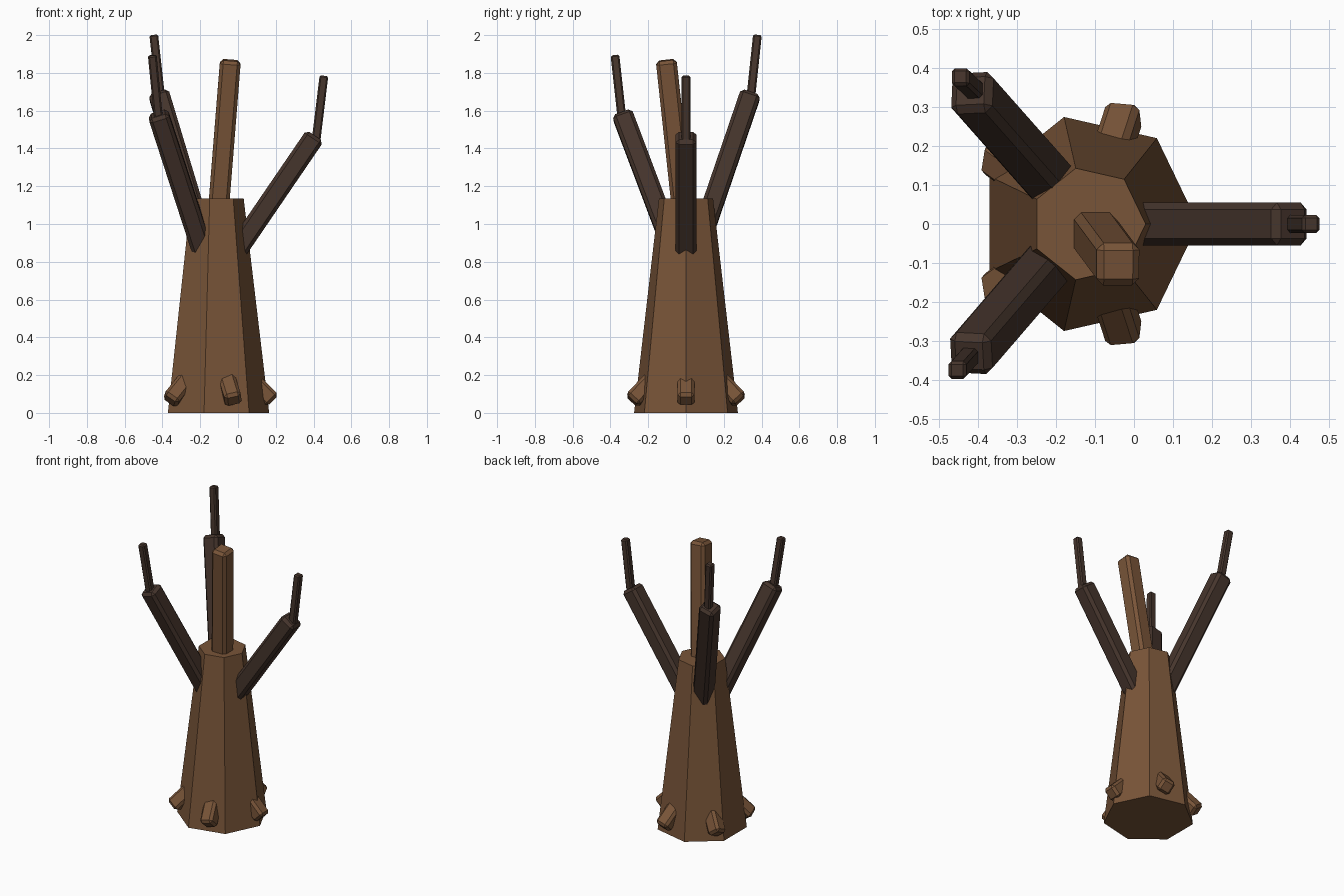
import bpy, bmesh
from mathutils import Vector, Matrix

if "Cube" in bpy.data.objects:
    bpy.data.objects.remove(bpy.data.objects["Cube"])


def material(name, rgb):
    m = bpy.data.materials.new(name)
    m.diffuse_color = (*rgb, 1)
    m.use_nodes = True
    m.node_tree.nodes["Principled BSDF"].inputs["Base Color"].default_value = m.diffuse_color
    return m


BARK = material("bark", (0.19, 0.09, 0.04))
DARK = material("dark_bark", (0.06, 0.035, 0.025))


def finish(name, bm, mat):
    me = bpy.data.meshes.new(name)
    bmesh.ops.recalc_face_normals(bm, faces=bm.faces)
    bm.to_mesh(me)
    bm.free()
    me.materials.append(mat)
    ob = bpy.data.objects.new(name, me)
    bpy.context.collection.objects.link(ob)


def bar(name, start, end, width, bevel, mat):
    """Chamfered square bar running between two points."""
    a, b = Vector(start), Vector(end)
    d = b - a
    bm = bmesh.new()
    bmesh.ops.create_cube(bm, size=1)
    bmesh.ops.scale(bm, vec=(width, width, d.length), verts=bm.verts)
    bmesh.ops.bevel(bm, geom=bm.edges[:], offset=bevel, segments=1, affect='EDGES')
    rot = Vector((0, 0, 1)).rotation_difference(d).to_matrix().to_4x4()
    bm.transform(Matrix.Translation((a + b) / 2) @ rot)
    finish(name, bm, mat)


# Trunk: tapered seven-sided column
CX = -0.117
bm = bmesh.new()
bmesh.ops.create_cone(bm, cap_ends=True, segments=7, radius1=0.282,
                      radius2=0.147, depth=1.135)
# put one corner on +x
far = max(bm.verts, key=lambda v: v.co.xy.length * (v.co.z < 0) + v.co.x * 0.01)
angle = Vector((1, 0)).angle_signed(far.co.xy)
bm.transform(Matrix.Translation((CX, 0, 0.5675)) @ Matrix.Rotation(angle, 4, 'Z'))
finish("trunk", bm, BARK)

# Leaning broken top
bar("trunk_top", (-0.103, -0.02, 1.08), (-0.04, -0.105, 1.867), 0.11, 0.018, BARK)

# Branches with a thin twig on each: branch start, branch end, twig start, twig end
limbs = {
    "right": ((-0.02, 0, 0.84), (0.408, 0, 1.467), (0.413, 0, 1.44), (0.455, 0, 1.785)),
    "back_left": ((-0.175, 0.065, 0.88), (-0.42, 0.342, 1.69),
                  (-0.408, 0.342, 1.66), (-0.446, 0.378, 2.0)),
    "front_left": ((-0.175, -0.05, 0.82), (-0.423, -0.338, 1.583),
                   (-0.42, -0.338, 1.55), (-0.454, -0.376, 1.893)),
}
for side, (a, b, c, d) in limbs.items():
    bar("branch_" + side, a, b, 0.11, 0.018, DARK)
    bar("twig_" + side, c, d, 0.046, 0.008, DARK)

# Five root stubs around the base, sloping down and outwards
for i in range(5):
    turn = Matrix.Rotation(i * 1.256637, 3, 'Z')
    off = Vector((CX, 0, 0))
    bar(f"root_{i + 1}", off + turn @ Vector((0.301, 0, 0.064)),
        off + turn @ Vector((0.18, 0, 0.185)), 0.09, 0.016, BARK)
